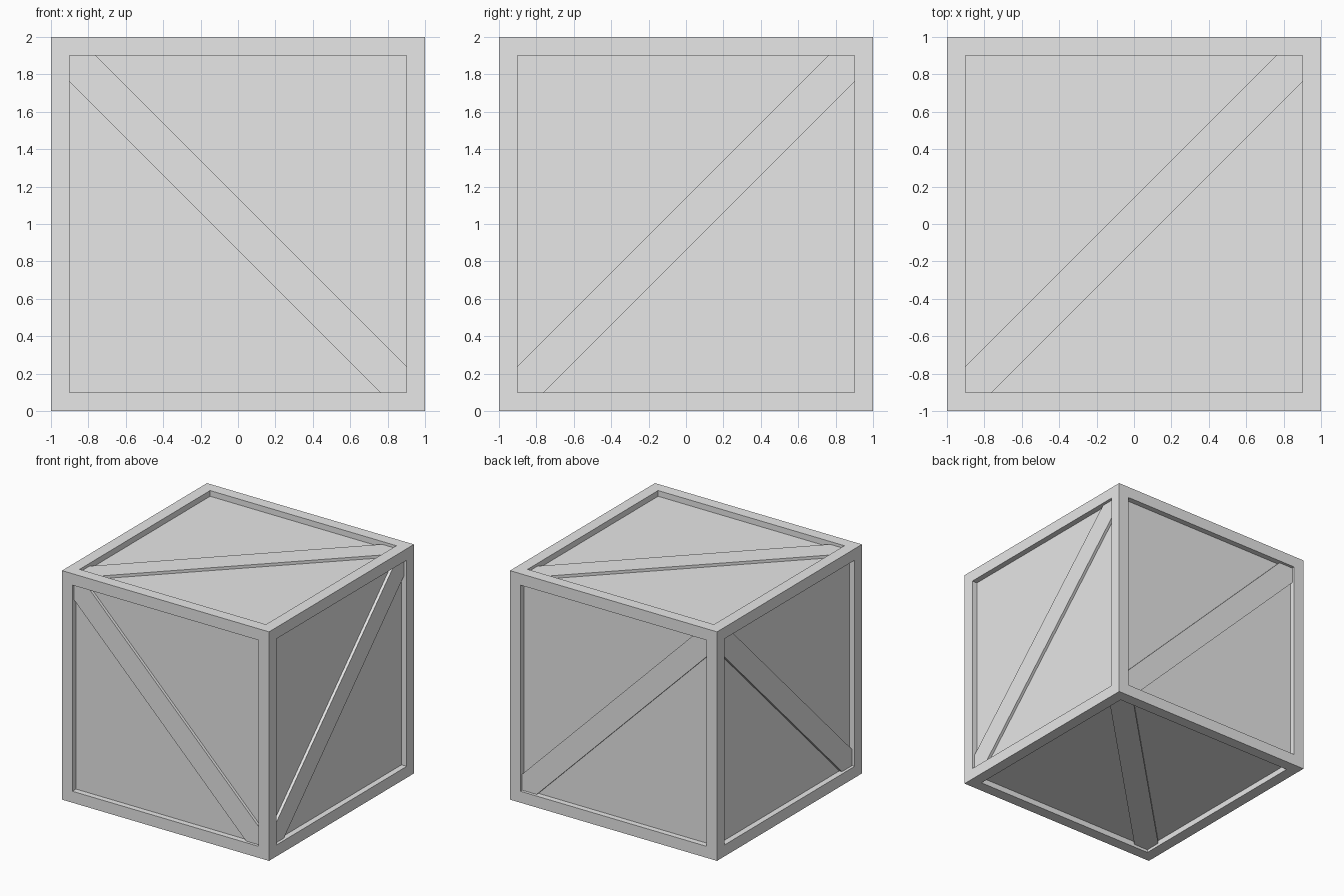
import bpy
import bmesh
from mathutils import Vector

# Remove the default cube
default = bpy.data.objects.get("Cube")
if default:
    bpy.data.objects.remove(default, do_unlink=True)

HALF = 1.0       # half the crate's side
RIM = 0.1        # width of the frame beams
RECESS = 0.05    # depth of the panels below the frame
BRACE = 0.025    # depth of the braces below the frame
INNER = HALF - RIM
CUT = 0.14       # where a brace edge meets the frame, measured from the corner
CENTRE = Vector((0, 0, HALF))

grey = bpy.data.materials.new("plain_grey")
grey.use_nodes = True
colour = (0.8, 0.8, 0.8, 1)
grey.diffuse_color = colour
grey.node_tree.nodes["Principled BSDF"].inputs["Base Color"].default_value = colour


def add_object(name, bm):
    bmesh.ops.recalc_face_normals(bm, faces=bm.faces)
    mesh = bpy.data.meshes.new(name)
    bm.to_mesh(mesh)
    bm.free()
    mesh.materials.append(grey)
    obj = bpy.data.objects.new(name, mesh)
    obj.location = CENTRE
    bpy.context.collection.objects.link(obj)
    return obj


# Crate box: a cube whose six faces are inset and pushed in as panels
bm = bmesh.new()
bmesh.ops.create_cube(bm, size=2 * HALF)
panels = list(bm.faces)
bmesh.ops.inset_individual(bm, faces=panels, thickness=RIM, use_even_offset=True)
pushed = bmesh.ops.extrude_discrete_faces(bm, faces=panels)["faces"]
for face in pushed:
    face.normal_update()
    bmesh.ops.translate(bm, verts=face.verts, vec=-RECESS * face.normal)
add_object("crate_box", bm)


# Diagonal brace: a six-sided plank fitted into the corners of a recess
def add_brace(name, u, v, normal):
    u, v, normal = Vector(u), Vector(v), Vector(normal)
    near = INNER - CUT
    outline = [(INNER, INNER), (near, INNER), (-INNER, -near),
               (-INNER, -INNER), (-near, -INNER), (INNER, near)]
    bm = bmesh.new()
    base = normal * (HALF - RECESS)
    face = bm.faces.new([bm.verts.new(u * a + v * b + base) for a, b in outline])
    top = bmesh.ops.extrude_face_region(bm, geom=[face], use_keep_orig=True)["geom"]
    bmesh.ops.translate(bm, verts=[g for g in top if isinstance(g, bmesh.types.BMVert)],
                        vec=normal * (RECESS - BRACE))
    add_object(name, bm)


X, Y, Z = Vector((1, 0, 0)), Vector((0, 1, 0)), Vector((0, 0, 1))
for names, u, v, normal in [(("back", "front"), -X, Z, Y),
                            (("left", "right"), Y, Z, X),
                            (("top", "bottom"), X, Y, Z)]:
    for name, side in zip(names, (1, -1)):
        add_brace(name + "_brace", u, v, normal * side)
